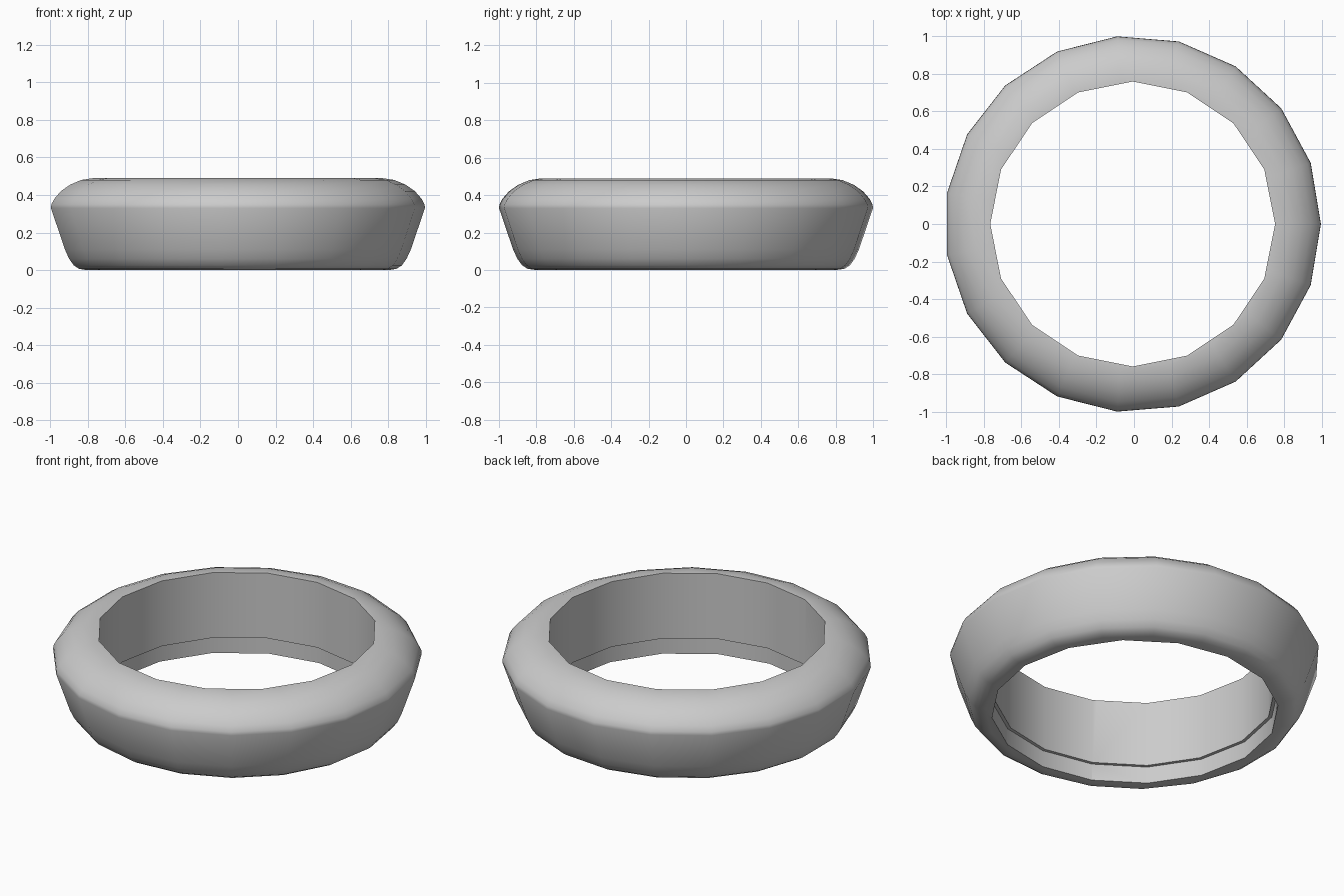
import bpy, bmesh, math

if "Cube" in bpy.data.objects:
    bpy.data.objects.remove(bpy.data.objects["Cube"])

CX = -0.007


def lathe_solid(name, profile, sides):
    """Spin an (r, z) profile, bottom to top, into a closed solid."""
    bm = bmesh.new()
    rings = []
    for r, z in profile:
        rings.append([bm.verts.new((CX + r * math.cos(2 * math.pi * i / sides),
                                    r * math.sin(2 * math.pi * i / sides), z))
                      for i in range(sides)])
    for a, b in zip(rings, rings[1:]):
        for i in range(sides):
            j = (i + 1) % sides
            bm.faces.new((a[i], a[j], b[j], b[i]))
    bm.faces.new(rings[0][::-1])
    bm.faces.new(rings[-1])
    mesh = bpy.data.meshes.new(name)
    bm.to_mesh(mesh)
    bm.free()
    obj = bpy.data.objects.new(name, mesh)
    bpy.context.collection.objects.link(obj)
    return obj


# 19-sided outer body with a rounded shoulder and tapered flank
body = lathe_solid("ring_body", [
    (0.81, 0.0), (0.85, 0.006), (0.88, 0.025), (0.905, 0.06), (0.928, 0.11),
    (1.003, 0.33), (1.001, 0.35), (0.985, 0.38), (0.95, 0.42), (0.90, 0.455),
    (0.84, 0.48), (0.775, 0.49)], 19)

# 16-sided bore, stepped slightly wider near the bottom
cutter = lathe_solid("bore_cutter", [
    (0.778, -0.2), (0.778, 0.1), (0.759, 0.1), (0.759, 0.7)], 16)
cutter.hide_render = True

mod = body.modifiers.new("bore", 'BOOLEAN')
mod.operation = 'DIFFERENCE'
mod.solver = 'EXACT'
mod.object = cutter

# Apply the bore and smooth the surfaces between the hard rims
bpy.ops.object.select_all(action='DESELECT')
body.select_set(True)
bpy.context.view_layer.objects.active = body
bpy.ops.object.modifier_apply(modifier=mod.name)
bpy.data.objects.remove(cutter)
bpy.ops.object.shade_smooth_by_angle(angle=math.radians(40))
